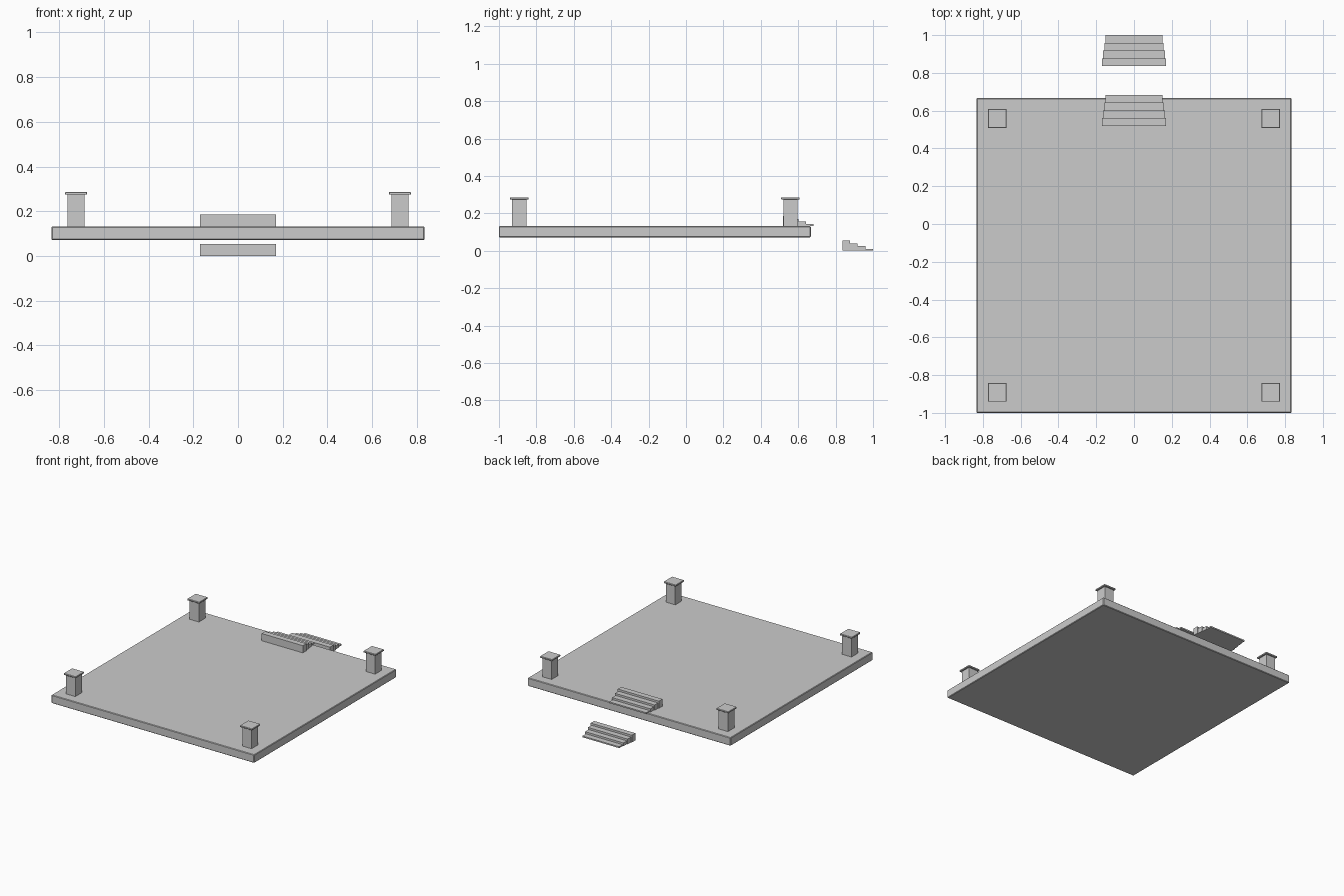
import bpy, bmesh
from mathutils import Matrix

if "Cube" in bpy.data.objects:
    bpy.data.objects.remove(bpy.data.objects["Cube"])

CY = -0.1665      # platform centre in y
TOP = 0.132       # platform top height


def make(name, boxes, bevel=0.0):
    """One object from boxes given as (x0, x1, y0, y1, z0, z1)."""
    bm = bmesh.new()
    for x0, x1, y0, y1, z0, z1 in boxes:
        m = Matrix.Translation(((x0 + x1) / 2, (y0 + y1) / 2, (z0 + z1) / 2))
        m = m @ Matrix.Diagonal((x1 - x0, y1 - y0, z1 - z0, 1))
        bmesh.ops.create_cube(bm, size=1, matrix=m)
    mesh = bpy.data.meshes.new(name)
    bm.to_mesh(mesh)
    bm.free()
    ob = bpy.data.objects.new(name, mesh)
    bpy.context.collection.objects.link(ob)
    if bevel:
        mod = ob.modifiers.new("bevel", 'BEVEL')
        mod.width, mod.segments = bevel, 1
    return ob


def post(cx, cy, half, z0, z1):
    return (cx - half, cx + half, cy - half, cy + half, z0, z1)


# square platform with softly chamfered edges
make("platform", [post(0, CY, 0.8335, 0.071, TOP)], bevel=0.004)

# corner pillars with flat caps
for sx, side in ((-1, "left"), (1, "right")):
    for sy, end in ((-1, "front"), (1, "back")):
        x, y = sx * 0.724, CY + sy * 0.725
        make(f"pillar_{end}_{side}", [post(x, y, 0.038, TOP, 0.274)])
        make(f"pillar_cap_{end}_{side}", [post(x, y, 0.0495, 0.274, 0.286)], bevel=0.002)


# flights of four steps, each lower and slightly narrower toward the back
def stairs(name, y, z):
    steps = []
    for i in range(4):
        w, d = 0.169 - 0.006 * i, 0.041
        steps.append((-w, w, y + i * d, y + (i + 1) * d, z, z + 0.0535 - 0.0145 * i))
    make(name, steps)


stairs("lower_steps", 0.836, 0.0)
stairs("upper_steps", 0.519, TOP)
